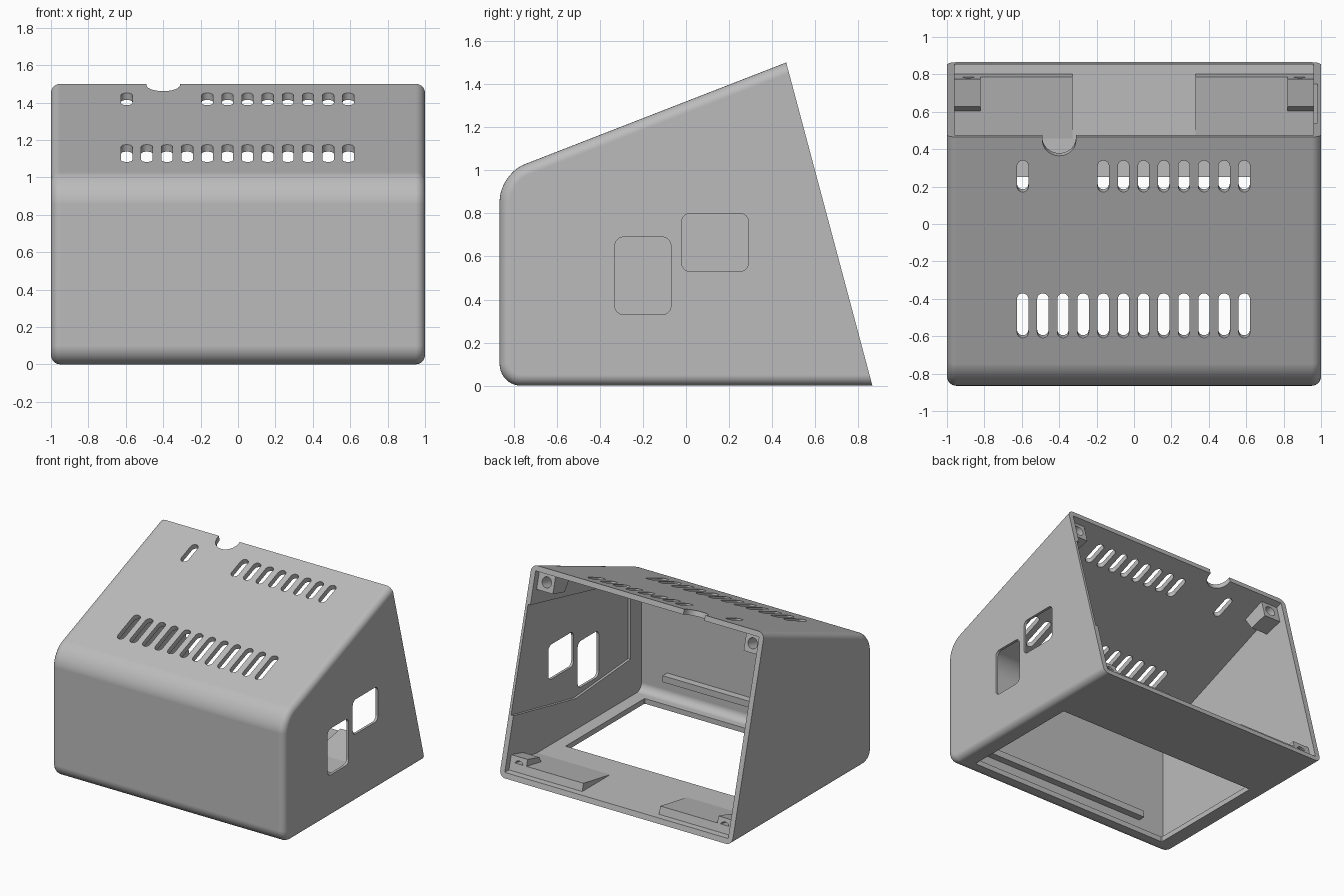
import bpy, bmesh, math
from mathutils import Vector

if "Cube" in bpy.data.objects:
    bpy.data.objects.remove(bpy.data.objects["Cube"], do_unlink=True)

grey = bpy.data.materials.new("plain_grey")
grey.use_nodes = True
grey.diffuse_color = (0.5, 0.5, 0.5, 1)
grey.node_tree.nodes["Principled BSDF"].inputs["Base Color"].default_value = (0.5, 0.5, 0.5, 1)

X, Y, Z = Vector((1, 0, 0)), Vector((0, 1, 0)), Vector((0, 0, 1))
REAR_FOOT, REAR_HEAD = Vector((0, 0.865, 0)), Vector((0, 0.465, 1.5))
REAR_UP = (REAR_HEAD - REAR_FOOT).normalized()
REAR_IN = REAR_UP.cross(X).normalized()
if REAR_IN.y > 0:
    REAR_IN = -REAR_IN
ROOF = Vector((0, 1, 0.389)).normalized()
ROOF_NORMAL = X.cross(ROOF)
WALL = 0.04


def finish(bm, name):
    bmesh.ops.recalc_face_normals(bm, faces=bm.faces[:])
    mesh = bpy.data.meshes.new(name)
    bm.to_mesh(mesh)
    bm.free()
    mesh.materials.append(grey)
    ob = bpy.data.objects.new(name, mesh)
    bpy.context.collection.objects.link(ob)
    return ob


def prism_mesh(outline, origin, a, b, depth):
    """Solid made by sweeping a flat outline along depth."""
    bm = bmesh.new()
    face = bm.faces.new([bm.verts.new(origin + a * p + b * q) for p, q in outline])
    new = bmesh.ops.extrude_face_region(bm, geom=[face])["geom"]
    bmesh.ops.translate(bm, vec=depth, verts=[v for v in new if isinstance(v, bmesh.types.BMVert)])
    return bm


def prism(name, *args):
    return finish(prism_mesh(*args), name)


def rounded(width, height, radius, steps=6):
    pts = []
    for k, (sx, sy) in enumerate([(1, 1), (-1, 1), (-1, -1), (1, -1)]):
        for i in range(steps + 1):
            t = math.pi / 2 * (k + i / steps)
            p = (sx * (width / 2 - radius) + radius * math.cos(t),
                 sy * (height / 2 - radius) + radius * math.sin(t))
            if not pts or (Vector(p) - Vector(pts[-1])).length > 1e-5:
                pts.append(p)
    if (Vector(pts[0]) - Vector(pts[-1])).length < 1e-5:
        pts.pop()
    return pts


def cut(ob, cutter):
    mod = ob.modifiers.new("cut", "BOOLEAN")
    mod.operation, mod.solver, mod.object = "DIFFERENCE", "EXACT", cutter
    bpy.context.view_layer.objects.active = ob
    bpy.ops.object.modifier_apply(modifier=mod.name)
    bpy.data.objects.remove(cutter, do_unlink=True)


def roof_z(y):
    return REAR_HEAD.z + 0.389 * (y - REAR_HEAD.y)


def case_form(name, inset, side_round):
    """Sloped case solid, inset from the outside, with rounded front edges."""
    front, floor, back, half = -0.865 + inset, inset, 1.2, 1 - inset
    drop = inset / ROOF.y
    outline = [(front, floor), (back, floor), (back, roof_z(back) - drop), (front, roof_z(front) - drop)]
    bm = prism_mesh(outline, X * -half, Y, Z, X * 2 * half)
    for top, size in ((True, 0.125 - inset / 2), (False, 0.1 - inset)):
        edges = [e for e in bm.edges if all(abs(v.co.y - front) < 1e-4 and (v.co.z > 0.5) == top for v in e.verts)
                 and abs(e.verts[0].co.x - e.verts[1].co.x) > 1]
        bmesh.ops.bevel(bm, geom=edges, offset=size, segments=10, profile=0.5, affect="EDGES")
    if side_round:
        edges = [e for e in bm.edges if abs(e.verts[0].co.x - e.verts[1].co.x) < 1e-4
                 and not all(v.co.y > back - 1e-4 for v in e.verts)
                 and any(len(f.verts) > 6 for f in e.link_faces)]
        bmesh.ops.bevel(bm, geom=edges, offset=side_round, segments=6, profile=0.5, affect="EDGES")
        res = bmesh.ops.bisect_plane(bm, geom=bm.verts[:] + bm.edges[:] + bm.faces[:], plane_co=REAR_FOOT,
                                     plane_no=-REAR_IN, clear_outer=True)
        rim = [g for g in res["geom_cut"] if isinstance(g, bmesh.types.BMEdge)]
        bmesh.ops.holes_fill(bm, edges=rim, sides=0)
    return finish(bm, name)


# Hollow case, open at the back
case = case_form("case_shell", 0, 0.05)
cut(case, case_form("cavity", WALL, 0))

# Large floor opening
cut(case, prism("floor_cut", rounded(1.72, 0.97, 0.005, 1), Vector((0, -0.235, -0.1)), X, Y, Z * 0.2))

# Shallow recess inside the left wall, then two windows through it
recess = [(-0.69, 0.33), (-0.02, 0.28), (0.80, 0.45), (0.62, 1.24), (0.54, 1.22), (-0.69, 0.94)]
cut(case, prism("recess_cut", recess, X * 0.9, Y, Z, X * 0.08))
for y, z, w, h in ((-0.2, 0.51, 0.26, 0.36), (0.135, 0.665, 0.31, 0.27)):
    cut(case, prism("window_cut", rounded(w, h, 0.04), Vector((0.8, y, z)), Y, Z, X * 0.4))


# Roof vents: a full lower row and an upper row with a gap
def roof_cut(x, y, width, length):
    origin = Vector((x, y, roof_z(y))) - ROOF_NORMAL * 0.1
    cut(case, prism("vent_cut", rounded(width, length, width / 2), origin, X, ROOF, ROOF_NORMAL * 0.2))


for i in range(12):
    x = -0.595 + i * 0.1077
    roof_cut(x, -0.49, 0.06, 0.255)
    if i not in (1, 2, 3):
        roof_cut(x, 0.255, 0.06, 0.18)

# Cable notch in the rear edge of the roof
roof_cut(-0.4, 0.56, 0.18, 0.42)


def rear_point(up, depth):
    p = REAR_FOOT + REAR_UP * up + REAR_IN * depth
    return (p.y, p.z)


# Screw bosses and floor wedges, mirrored left and right
parts = [case]
lower = [rear_point(0.034, 0.05), rear_point(0.166, 0.05), rear_point(0.166, 0.2), (0.58, 0.02)]
upper = [rear_point(1.372, 0.05), rear_point(1.522, 0.05), rear_point(1.505, 0.25), rear_point(1.372, 0.2)]
wedge = [rear_point(0.034, 0.05), rear_point(0.115, 0.05), (0.43, 0.035), (0.43, 0.02)]
for side, s in (("left", 1), ("right", -1)):
    for level, outline, up in (("lower", lower, 0.098), ("upper", upper, 1.442)):
        boss = prism(level + "_boss_" + side, outline, X * s * 0.82, Y, Z, X * s * 0.15)
        y, z = rear_point(up, 0)
        hole = prism("screw_cut", rounded(0.08, 0.08, 0.04), Vector((s * 0.885, y, z)), X, REAR_UP, REAR_IN * 0.17)
        cut(boss, hole)
        parts.append(boss)
    parts.append(prism("floor_wedge_" + side, wedge, X * s * 0.33, Y, Z, X * s * 0.64))

# Rail along the inside of the front wall
rail = [(-0.84, 0.18), (-0.77, 0.18), (-0.77, 0.23), (-0.84, 0.23)]
parts.append(prism("front_rail", rail, X * -0.74, Y, Z, X * 1.48))

# Smooth rounded edges while keeping flat walls flat
bpy.ops.object.select_all(action="DESELECT")
for ob in parts:
    ob.select_set(True)
bpy.context.view_layer.objects.active = case
bpy.ops.object.shade_smooth_by_angle(angle=math.radians(30))
for ob in parts:
    mod = ob.modifiers.new("even_shading", "WEIGHTED_NORMAL")
    mod.keep_sharp, mod.weight = True, 100
